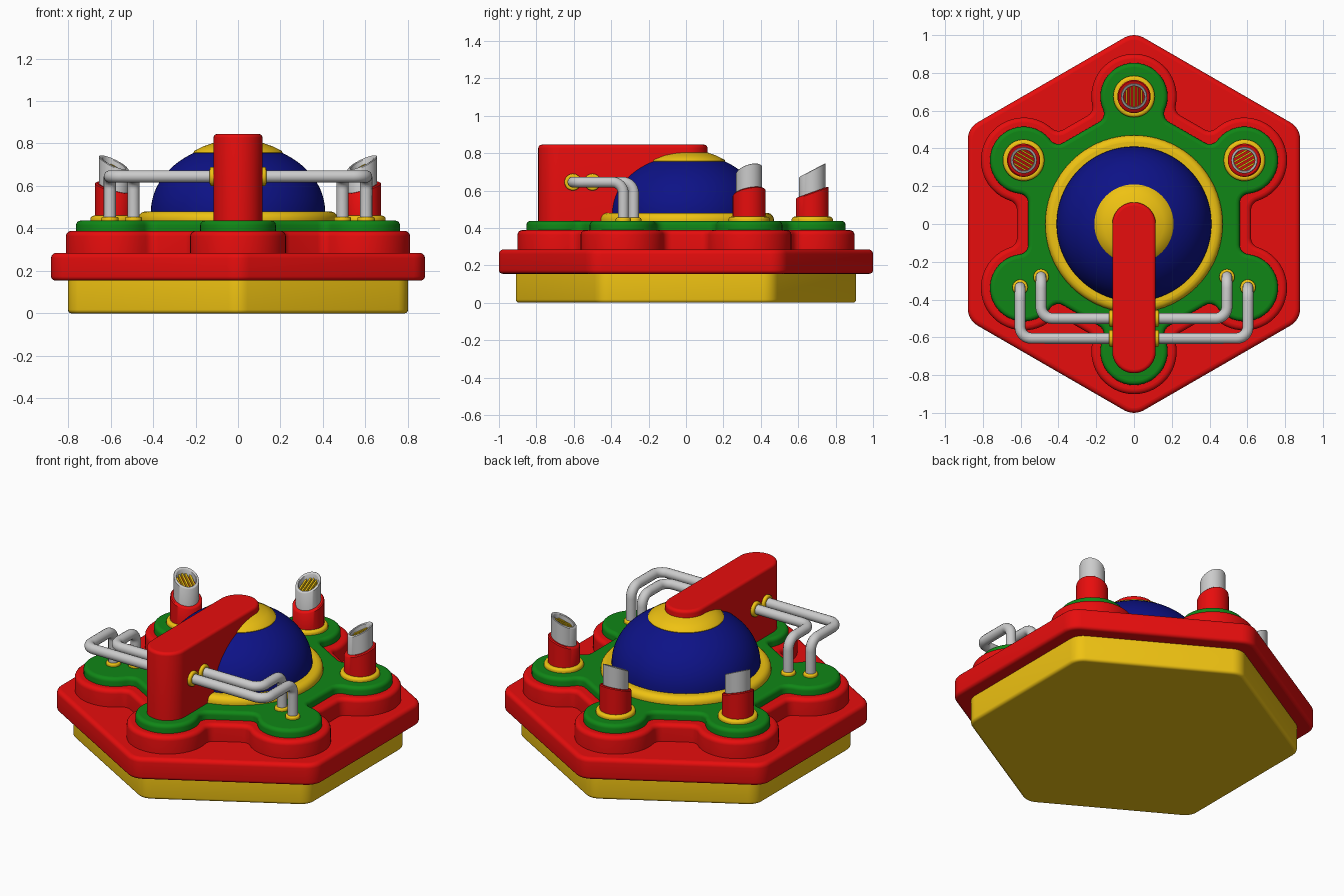
import bpy, bmesh
from math import sin, cos, pi, radians, sqrt, atan2
from mathutils import Vector

if "Cube" in bpy.data.objects:
    bpy.data.objects.remove(bpy.data.objects["Cube"])


def material(name, rgb):
    m = bpy.data.materials.new(name)
    m.diffuse_color = (*rgb, 1)
    m.use_nodes = True
    m.node_tree.nodes["Principled BSDF"].inputs["Base Color"].default_value = m.diffuse_color
    return m


RED = material("red", (0.8, 0.004, 0.004))
YELLOW = material("yellow", (0.86, 0.54, 0.006))
GREEN = material("green", (0.005, 0.24, 0.008))
BLUE = material("blue", (0.004, 0.006, 0.24))


def finish(ob, mat):
    bpy.ops.object.select_all(action='DESELECT')
    ob.select_set(True)
    bpy.context.view_layer.objects.active = ob
    bpy.ops.object.shade_smooth_by_angle(angle=radians(40))
    for p in ob.data.polygons:
        if len(p.vertices) > 4:
            p.use_smooth = False
    if mat:
        ob.data.materials.append(mat)
    return ob


def loft(name, outline, rings, mat, loc=(0, 0, 0), rot=(0, 0, 0)):
    """Stack outlines: rings are (inset, z) or (inset, z, slope along x)."""
    bm = bmesh.new()
    loops = []
    for e, z, *s in rings:
        k = s[0] if s else 0
        loops.append([bm.verts.new((x, y, z + k * x)) for x, y in outline(e)])
    n = len(loops[0])
    for a, b in zip(loops, loops[1:]):
        for i in range(n):
            j = (i + 1) % n
            bm.faces.new((a[i], a[j], b[j], b[i]))
    bm.faces.new(loops[0][::-1])
    bm.faces.new(loops[-1])
    bmesh.ops.recalc_face_normals(bm, faces=bm.faces)
    me = bpy.data.meshes.new(name)
    bm.to_mesh(me)
    bm.free()
    ob = bpy.data.objects.new(name, me)
    bpy.context.collection.objects.link(ob)
    ob.location, ob.rotation_euler = loc, rot
    return finish(ob, mat)


def rim(z0, z1, top, bottom=0, n=5):
    """Side profile with rounded top and optional rounded bottom."""
    arc = [i * pi / 2 / n for i in range(n + 1)]
    low = [(bottom * (1 - cos(t)), z0 + bottom - bottom * sin(t)) for t in arc[::-1]] if bottom else [(0, z0)]
    return low + [(top * (1 - cos(t)), z1 - top + top * sin(t)) for t in arc]


def arc_pts(cx, cy, r, a0, a1, n):
    return [(cx + r * cos(a0 + (a1 - a0) * i / n), cy + r * sin(a0 + (a1 - a0) * i / n)) for i in range(n + 1)]


def circle(r, n=48):
    return lambda e: arc_pts(0, 0, r - e, 0, 2 * pi * (n - 1) / n, n - 1)


def hexagon(ap, r):
    def gen(e):
        d = (ap - r) / cos(pi / 6)
        pts = []
        for k in range(6):
            a = pi / 6 + k * pi / 3
            pts += arc_pts(d * cos(a), d * sin(a), r - e, a - pi / 6, a + pi / 6, 6)
        return pts
    return gen


LOBE = 0.675


def lobed(ap, rad, fil):
    """Hexagon with a round lobe on each corner and filleted junctions."""
    def gen(e):
        A, R, f = ap - e, rad - e, fil + e
        dt = sqrt((R + f) ** 2 - (A + f - LOBE * cos(pi / 6)) ** 2)
        n, t = Vector((cos(pi / 6), 0.5)), Vector((-0.5, cos(pi / 6)))
        F = n * (A + f) + t * (dt - LOBE / 2)
        al = atan2(F.y, F.x - LOBE)
        fillet = arc_pts(F.x, F.y, f, al + pi, pi * 7 / 6, 6)
        local = [(x, -y) for x, y in fillet[::-1]] + arc_pts(LOBE, 0, R, -al, al, 28)[1:-1] + fillet
        pts = []
        for k in range(6):
            c, s = cos(pi / 6 + k * pi / 3), sin(pi / 6 + k * pi / 3)
            pts += [(x * c - y * s, x * s + y * c) for x, y in local]
        return pts
    return gen


def stadium(r, y0, y1):
    return lambda e: arc_pts(0, y1, r - e, 0, pi, 20) + arc_pts(0, y0, r - e, pi, 2 * pi, 20)


# Stacked base tiers
loft("base_foot", hexagon(0.80, 0.09), rim(0, 0.17, 0.01, 0.018), YELLOW)
loft("base_plate", hexagon(0.88, 0.104), rim(0.155, 0.285, 0.025, 0.02), RED)
loft("lower_deck", lobed(0.62, 0.226, 0.05), rim(0.28, 0.388, 0.025), RED)
loft("upper_deck", lobed(0.56, 0.178, 0.05), rim(0.38, 0.437, 0.022), GREEN)

# Dome with its ring and cap
loft("dome_ring", circle(0.47, 72), rim(0.43, 0.48, 0.035), YELLOW)
loft("dome", circle(0.41, 72),
     [(0, 0.46)] + [(0.41 * (1 - cos(t)), 0.48 + 0.32 * sin(t)) for t in [i * 1.56 / 20 for i in range(21)]], BLUE)
loft("dome_cap", circle(0.21, 72),
     [(0.005, 0.74), (0, 0.758), (0.004, 0.765), (0.05, 0.788), (0.1, 0.805), (0.15, 0.815), (0.208, 0.82)], YELLOW)

# Upright fin reaching over the dome
loft("fin", stadium(0.115, -0.675, 0), rim(0.43, 0.845, 0.018), RED)

# Slanted exhaust stacks on the three rear lobes
for i in range(3):
    a = pi / 6 + i * pi / 3
    place = dict(loc=(LOBE * cos(a), LOBE * sin(a), 0), rot=(0, 0, a))
    loft(f"stack_collar_{i}", circle(0.11), rim(0.43, 0.46, 0.015), YELLOW, **place)
    loft(f"stack_sleeve_{i}", circle(0.088), [(0, 0.45), (0, 0.585, 0.36), (0.006, 0.591, 0.36), (0.03, 0.591, 0.36)],
         RED, **place)
    loft(f"stack_pipe_{i}", circle(0.07), [(0, 0.5), (0, 0.706, 0.53), (0.003, 0.709, 0.53), (0.012, 0.709, 0.53),
                                          (0.015, 0.706, 0.53), (0.015, 0.655, 0.53)], None, **place)
    loft(f"stack_floor_{i}", circle(0.056), [(0, 0.65, 0.53), (0, 0.665, 0.53)], RED, **place)
    for j in range(-2, 3):
        h, y = sqrt(0.055 ** 2 - (0.02 * j) ** 2), 0.02 * j
        bar = lambda e, h=h, y=y: [(-h, y - 0.005), (h, y - 0.005), (h, y + 0.005), (-h, y + 0.005)]
        loft(f"stack_grille_{i}_{j + 2}", bar, [(0, 0.66, 0.53), (0, 0.683, 0.53)], YELLOW, **place)


def pipe(name, pts, rad, bend):
    pts = [Vector(p) for p in pts]
    path = [pts[0]]
    for p0, p, p1 in zip(pts, pts[1:], pts[2:]):
        u, v = (p0 - p).normalized(), (p1 - p).normalized()
        c = p + bend * (u + v)
        path += [c - bend * (v * cos(t) + u * sin(t)) for t in [k * pi / 16 for k in range(9)]]
    path.append(pts[-1])
    cu = bpy.data.curves.new(name, 'CURVE')
    cu.dimensions, cu.bevel_depth, cu.bevel_resolution, cu.use_fill_caps = '3D', rad, 5, True
    sp = cu.splines.new('POLY')
    sp.points.add(len(path) - 1)
    for q, p in zip(sp.points, path):
        q.co = (*p, 1)
    ob = bpy.data.objects.new(name, cu)
    bpy.context.collection.objects.link(ob)
    bpy.ops.object.select_all(action='DESELECT')
    ob.select_set(True)
    bpy.context.view_layer.objects.active = ob
    bpy.ops.object.convert(target='MESH')
    finish(bpy.context.object, None)


# Bent pipes from the fin down to the front side lobes
for s, side in ((1, "right"), (-1, "left")):
    for kind, y0, x, y1 in (("outer", -0.605, 0.603, -0.335), ("inner", -0.5, 0.492, -0.28)):
        n = f"{side}_{kind}_pipe"
        pipe(n, [(s * 0.1, y0, 0.645), (s * x, y0, 0.645), (s * x, y1, 0.645), (s * x, y1, 0.43)], 0.029, 0.06)
        loft(n + "_foot", circle(0.041, 32), rim(0.43, 0.455, 0.01), YELLOW, loc=(s * x, y1, 0))
        loft(n + "_socket", circle(0.045, 32), rim(0.1, 0.133, 0.01), YELLOW,
             loc=(0, y0, 0.645), rot=(0, s * pi / 2, 0))
